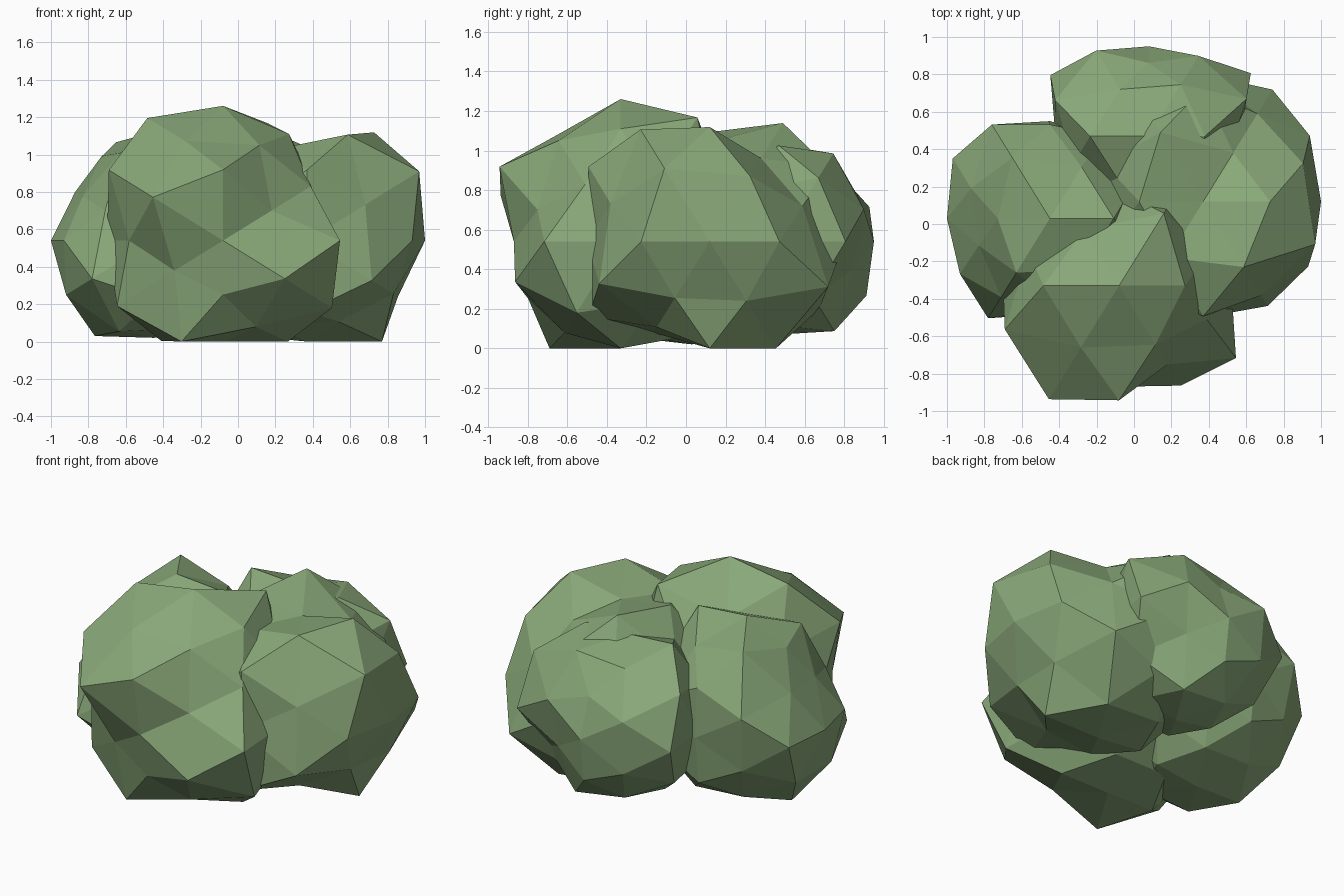
import bpy, bmesh, math
from itertools import product
from mathutils import Vector

if "Cube" in bpy.data.objects:
    bpy.data.objects.remove(bpy.data.objects["Cube"])

leaf = bpy.data.materials.new("leaf_green")
leaf.diffuse_color = (0.25, 0.39, 0.19, 1)
leaf.use_nodes = True
leaf.node_tree.nodes["Principled BSDF"].inputs["Base Color"].default_value = leaf.diffuse_color


def directions():
    """Axes, corners and edge midpoints of a once-divided icosahedron."""
    out = []
    for axis, s in product(range(3), (-1, 1)):
        v = Vector((0, 0, 0))
        v[axis] = s
        out.append(v)
    for base, signs in (((0.8507, 0.5257, 0), 2), ((0.809, 0.309, 0.5), 3)):
        for shift in range(3):
            b = base[-shift:] + base[:-shift] if shift else base
            used = [i for i in range(3) if b[i] > 0]
            for sg in product((-1, 1), repeat=signs):
                v = Vector((0, 0, 0))
                for i, s in zip(used, sg):
                    v[i] = b[i] * s
                out.append(v.normalized())
    return out


def clump(name, centre, axes, corners, mids):
    """Lumpy faceted ball: each direction is pushed out to its own radius."""
    bm = bmesh.new()
    dirs = directions()
    verts = [bm.verts.new(d) for d in dirs]
    bmesh.ops.convex_hull(bm, input=verts)
    for v, d, r in zip(verts, dirs, axes + corners + mids):
        v.co = Vector(centre) + d * r
        v.co.z = max(v.co.z, 0)          # flat where it rests on the ground
    bmesh.ops.recalc_face_normals(bm, faces=bm.faces)
    me = bpy.data.meshes.new(name)
    bm.to_mesh(me)
    bm.free()
    me.materials.append(leaf)
    bpy.context.collection.objects.link(bpy.data.objects.new(name, me))


# Radii run -x to +x, -y to +y, -z to +z within each group
clump("front_clump", (-0.08, -0.33, 0.54),
      [.62, .6, .54, .6, .55, .72],
      [.59, .62, .735, .6, .55, .72, .6, .6, .63, .77, .66, .67],
      [.7, .755, .6, .6, .72, .58, .6, .6,
       .52, .75, .6, .6, .66, .52, .6, .6,
       .72, .66, .6, .6, .57, .63, .6, .775])
clump("right_clump", (0.37, 0.12, 0.54),
      [.6, .63, .62, .68, .55, .5],
      [.6, .6, .66, .67, .72, .72, .65, .71, .6, .65, .76, .68],
      [.6, .6, .6, .66, .57, .74, .6, .66,
       .6, .6, .6, .7, .69, .62, .74, .58,
       .57, .6, .62, .74, .535, .7, .67, .52])
clump("left_clump", (-0.45, 0.03, 0.54),
      [.55, .55, .48, .52, .52, .58],
      [.565, .61, .5, .55, .6, .5, .57, .59, .6, .53, .57, .65],
      [.58, .47, .58, .52, .55, .55, .55, .55,
       .66, .52, .55, .62, .55, .5, .55, .55,
       .6, .58, .53, .65, .58, .55, .55, .55])
clump("back_clump", (0.08, 0.47, 0.54),
      [.5, .49, .5, .48, .47, .49],
      [.5, .62, .5, .64, .5, .5, .52, .46, .5, .6, .5, .57],
      [.5, .5, .55, .62, .5, .5, .55, .645,
       .5, .5, .54, .565, .5, .5, .46, .53,
       .5, .5, .51, .5, .5, .5, .56, .55])
